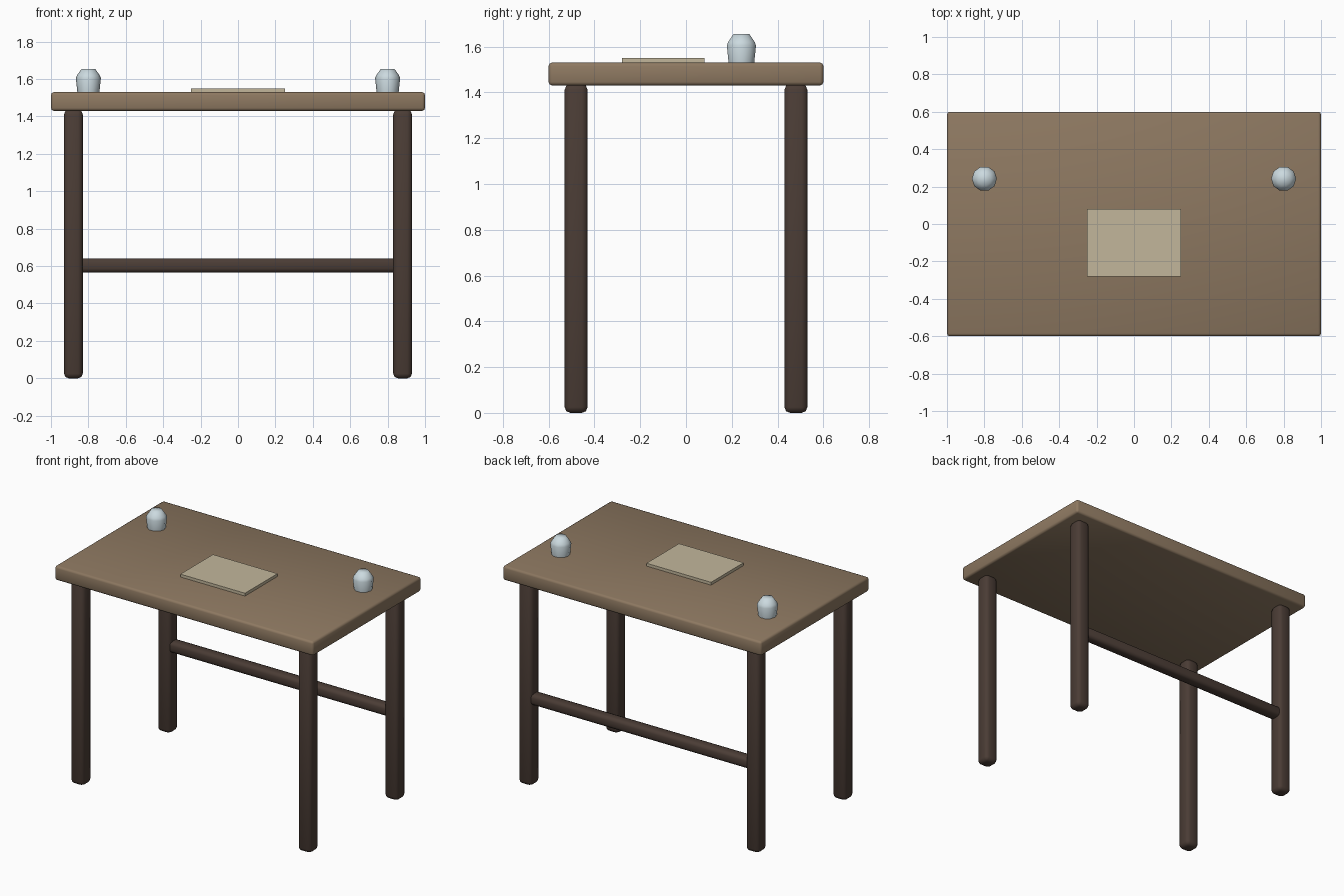
import bpy, bmesh, math

if "Cube" in bpy.data.objects:
    bpy.data.objects.remove(bpy.data.objects["Cube"])


def material(name, rgb):
    m = bpy.data.materials.new(name)
    m.diffuse_color = (*rgb, 1)
    m.use_nodes = True
    m.node_tree.nodes["Principled BSDF"].inputs["Base Color"].default_value = m.diffuse_color
    return m


TOP_WOOD = material("top_wood", (0.27, 0.19, 0.12))
DARK_WOOD = material("dark_wood", (0.07, 0.046, 0.036))
PAPER = material("paper", (0.54, 0.47, 0.33))
GLASS = material("glass", (0.60, 0.70, 0.74))


def add_object(name, bm, mat):
    mesh = bpy.data.meshes.new(name)
    bm.to_mesh(mesh)
    bm.free()
    mesh.materials.append(mat)
    ob = bpy.data.objects.new(name, mesh)
    bpy.context.collection.objects.link(ob)
    return ob


def smooth(ob, angle):
    bpy.ops.object.select_all(action='DESELECT')
    ob.select_set(True)
    bpy.context.view_layer.objects.active = ob
    bpy.ops.object.shade_smooth_by_angle(angle=math.radians(angle))


def box(name, centre, size, mat, bevel=0):
    bm = bmesh.new()
    bmesh.ops.create_cube(bm, size=1)
    bmesh.ops.scale(bm, vec=size, verts=bm.verts)
    if bevel:
        bmesh.ops.bevel(bm, geom=bm.edges[:], offset=bevel, segments=2,
                        profile=0.5, affect='EDGES')
    ob = add_object(name, bm, mat)
    ob.location = centre
    if bevel:
        smooth(ob, 50)
    return ob


def lathe(name, centre, profile, sides, mat):
    bm = bmesh.new()
    rings = [[bm.verts.new((r * math.cos(2 * math.pi * i / sides),
                            r * math.sin(2 * math.pi * i / sides), z))
              for i in range(sides)] for r, z in profile]
    for a, b in zip(rings, rings[1:]):
        for i in range(sides):
            j = (i + 1) % sides
            bm.faces.new((a[i], a[j], b[j], b[i]))
    bm.faces.new(rings[0][::-1])
    bm.faces.new(rings[-1])
    ob = add_object(name, bm, mat)
    ob.location = centre
    smooth(ob, 60)
    return ob


# Table top
box("table_top", (0, 0, 1.48), (2, 1.2, 0.1), TOP_WOOD, 0.015)

# Four legs
for sx, side in ((-1, "left"), (1, "right")):
    for sy, end in ((-1, "front"), (1, "back")):
        box(f"{end}_{side}_leg", (sx * 0.88, sy * 0.48, 0.718),
            (0.1, 0.1, 1.436), DARK_WOOD, 0.025)

# Rear stretcher, ends buried in the back legs
box("back_stretcher", (0, 0.48, 0.603), (1.74, 0.08, 0.076), DARK_WOOD, 0.022)

# Writing pad
box("writing_pad", (0, -0.1, 1.54), (0.5, 0.36, 0.02), PAPER)

# Two small faceted jars
JAR = [(0.059, 0), (0.067, 0.075), (0.061, 0.09), (0.036, 0.125)]
for x, side in ((-0.8, "left"), (0.8, "right")):
    lathe(f"{side}_jar", (x, 0.242, 1.53), JAR, 10, GLASS)
